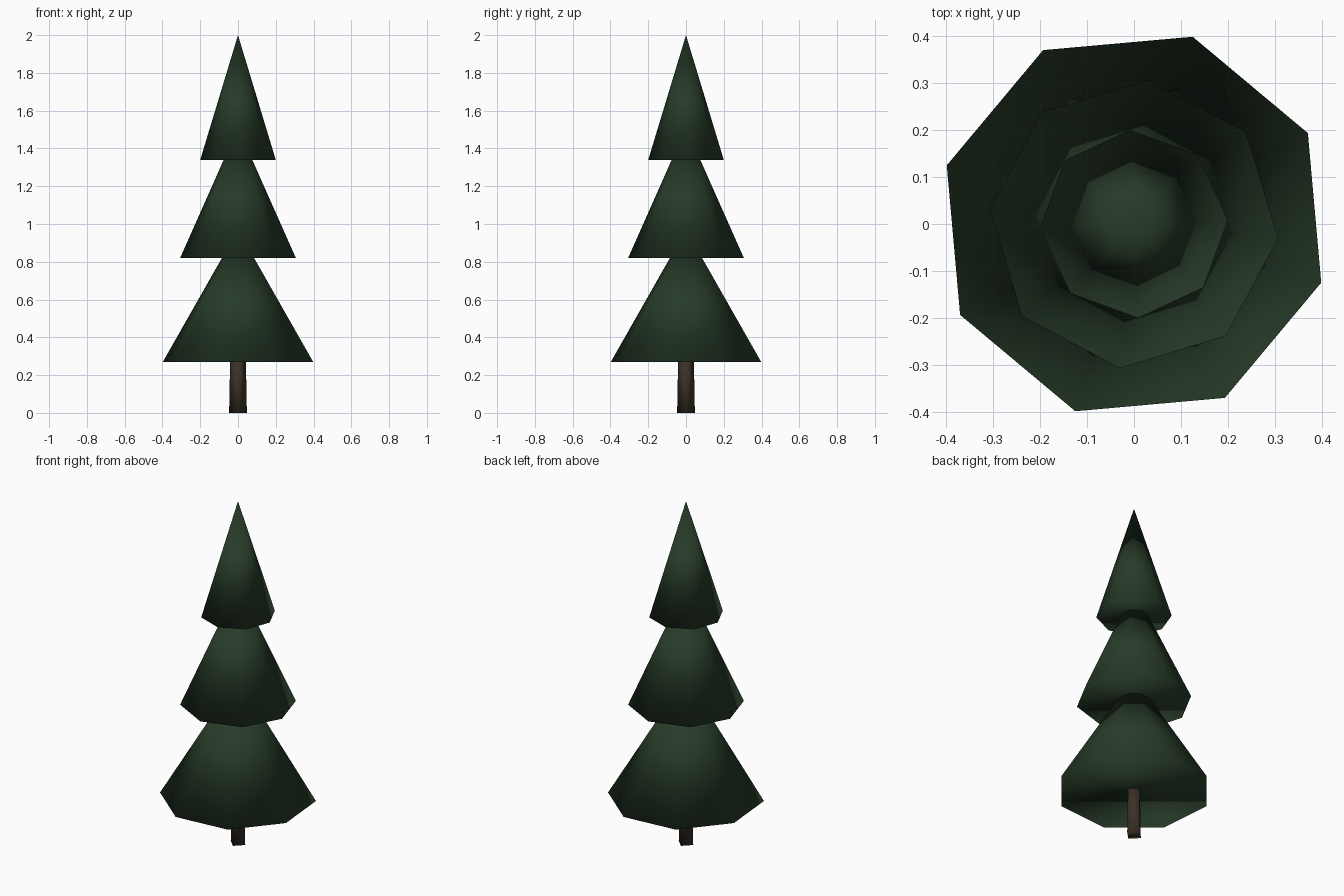
import bpy
import bmesh
from math import radians
from mathutils import Matrix

cube = bpy.data.objects.get("Cube")
if cube:
    bpy.data.objects.remove(cube, do_unlink=True)


def make_material(name, rgb):
    mat = bpy.data.materials.new(name)
    mat.use_nodes = True
    colour = (*rgb, 1.0)
    mat.diffuse_color = colour
    bsdf = next(n for n in mat.node_tree.nodes if n.type == "BSDF_PRINCIPLED")
    bsdf.inputs["Base Color"].default_value = colour
    bsdf.inputs["Roughness"].default_value = 0.9
    return mat


def add_cone(name, sides, r_bottom, r_top, z_bottom, z_top, turn, mat):
    """Upright low-poly cone with a flat n-gon base and smooth normals."""
    place = (Matrix.Translation((0, 0, (z_bottom + z_top) / 2))
             @ Matrix.Rotation(radians(turn), 4, "Z"))
    bm = bmesh.new()
    bmesh.ops.create_cone(bm, cap_ends=True, segments=sides,
                          radius1=r_bottom, radius2=r_top,
                          depth=z_top - z_bottom, matrix=place)
    # Collapse the tip of a pointed cone to a single vertex
    bmesh.ops.remove_doubles(bm, verts=bm.verts, dist=0.0001)
    bmesh.ops.recalc_face_normals(bm, faces=bm.faces)
    for face in bm.faces:
        face.smooth = True
    mesh = bpy.data.meshes.new(name)
    bm.to_mesh(mesh)
    bm.free()
    mesh.materials.append(mat)
    obj = bpy.data.objects.new(name, mesh)
    bpy.context.collection.objects.link(obj)
    return obj


needles = make_material("dark_green_needles", (0.020, 0.043, 0.021))
bark = make_material("dark_brown_bark", (0.045, 0.031, 0.021))

# Four-sided, slightly tapered trunk
add_cone("trunk", 4, 0.047, 0.041, 0.0, 0.32, 0, bark)

# Three overlapping eight-sided tiers, each turned a little
tiers = [
    ("lower_foliage", 0.417, 0.27, 0.97, -17.4),
    ("middle_foliage", 0.308, 0.82, 1.51, -5.6),
    ("upper_foliage", 0.200, 1.34, 2.00, 2.5),
]
for name, radius, z_bottom, z_top, turn in tiers:
    add_cone(name, 8, radius, 0.0, z_bottom, z_top, turn, needles)
